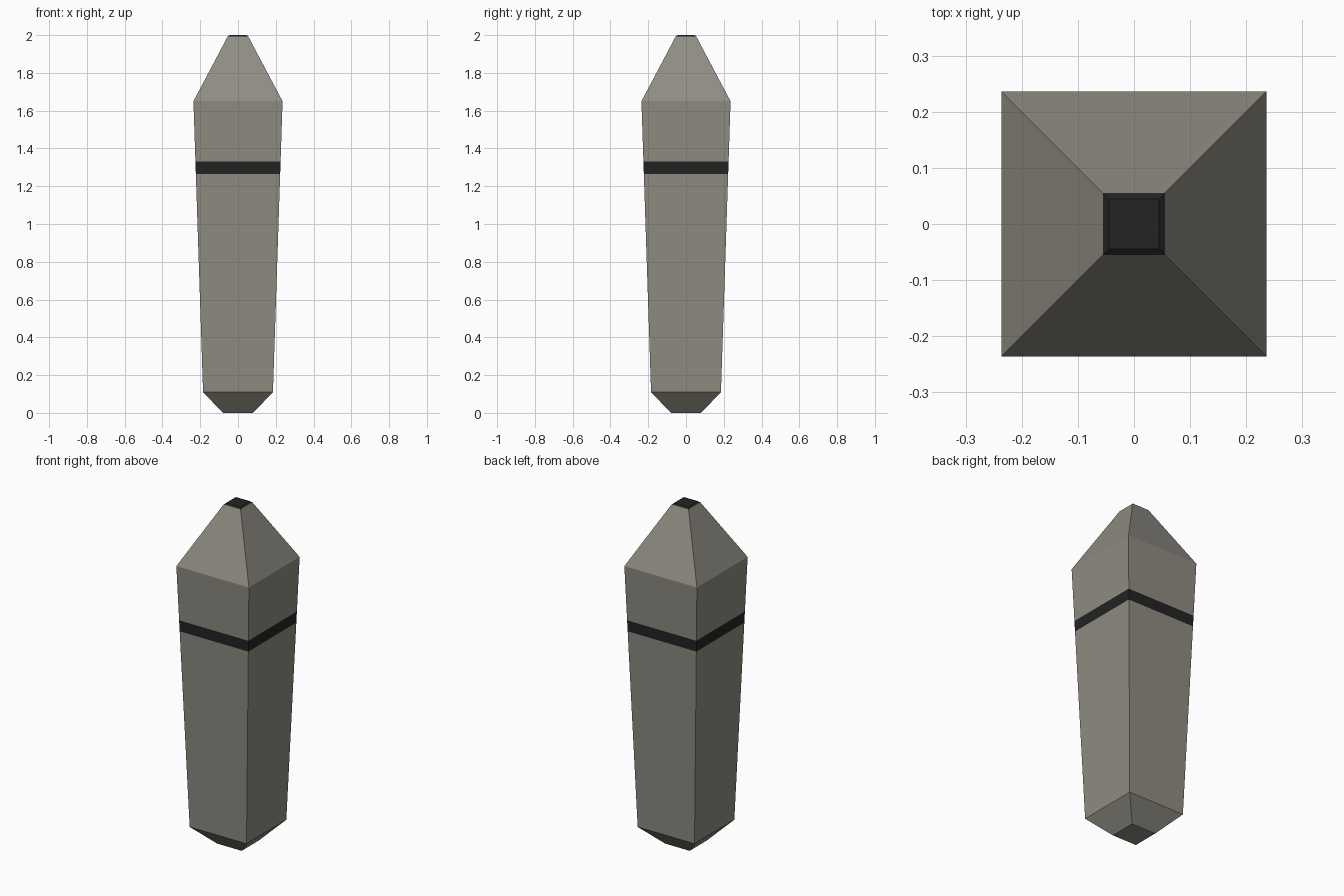
import bpy, bmesh

if "Cube" in bpy.data.objects:
    bpy.data.objects.remove(bpy.data.objects["Cube"])


def material(name, rgb):
    m = bpy.data.materials.new(name)
    m.diffuse_color = (*rgb, 1)
    m.use_nodes = True
    m.node_tree.nodes["Principled BSDF"].inputs["Base Color"].default_value = m.diffuse_color
    return m


stone = material("warm grey stone", (0.275, 0.262, 0.222))
black = material("charcoal", (0.017, 0.017, 0.017))


def square_loft(name, profile, mats, rule):
    """Stack square rings of (z, half width), cap both ends, colour by face height."""
    bm = bmesh.new()
    rings = [[bm.verts.new((sx * h, sy * h, z))
              for sx, sy in ((-1, -1), (1, -1), (1, 1), (-1, 1))]
             for z, h in profile]
    for a, b in zip(rings, rings[1:]):
        for i in range(4):
            j = (i + 1) % 4
            bm.faces.new((a[i], a[j], b[j], b[i]))
    bm.faces.new(rings[0][::-1])
    bm.faces.new(rings[-1])
    for f in bm.faces:
        f.material_index = rule(f.calc_center_median().z)
    bmesh.ops.recalc_face_normals(bm, faces=bm.faces)
    me = bpy.data.meshes.new(name)
    bm.to_mesh(me)
    bm.free()
    for m in mats:
        me.materials.append(m)
    ob = bpy.data.objects.new(name, me)
    bpy.context.collection.objects.link(ob)
    return ob


def shaft(z):
    return 0.185 + (0.236 - 0.185) * (z - 0.11) / (1.65 - 0.11)


# Tapered pillar with a painted band, pointed roof and small dark bevelled tip
square_loft("pillar",
            [(0, 0.08), (0.11, 0.185), (1.265, shaft(1.265)), (1.33, shaft(1.33)),
             (1.65, 0.236), (1.992, 0.055), (2.0, 0.045)],
            [stone, black],
            lambda z: int(1.265 < z < 1.33 or z > 1.99))
